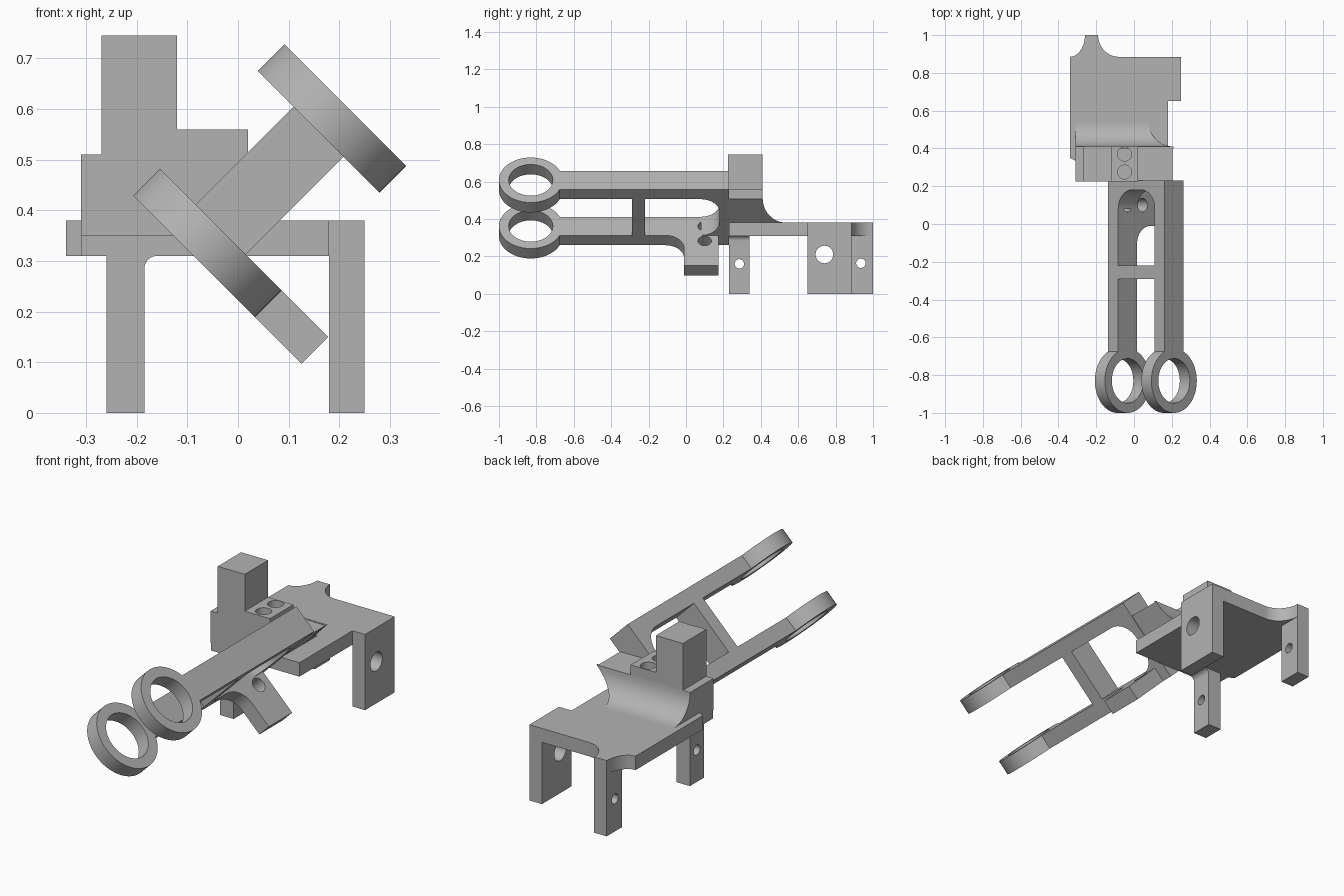
import bpy, bmesh, math
from mathutils import Vector

cube = bpy.data.objects.get("Cube")
if cube:
    bpy.data.objects.remove(cube, do_unlink=True)

grey = bpy.data.materials.new("plain_grey")
grey.use_nodes = True
colour = (0.45, 0.45, 0.45, 1)
grey.diffuse_color = colour
grey.node_tree.nodes["Principled BSDF"].inputs["Base Color"].default_value = colour

PLACE = {"x": lambda a, b, d: (d, a, b),
         "y": lambda a, b, d: (a, d, b),
         "z": lambda a, b, d: (a, b, d)}


def prism(name, axis, pts, start, end):
    """Extrude a 2D outline along an axis."""
    bm = bmesh.new()
    place = PLACE[axis]
    face = bm.faces.new([bm.verts.new(place(a, b, start)) for a, b in pts])
    out = bmesh.ops.extrude_face_region(bm, geom=[face])
    moved = [v for v in out["geom"] if isinstance(v, bmesh.types.BMVert)]
    bmesh.ops.translate(bm, vec=Vector(place(0, 0, end - start)), verts=moved)
    bmesh.ops.recalc_face_normals(bm, faces=bm.faces[:])
    mesh = bpy.data.meshes.new(name)
    bm.to_mesh(mesh)
    bm.free()
    mesh.materials.append(grey)
    obj = bpy.data.objects.new(name, mesh)
    bpy.context.collection.objects.link(obj)
    return obj


def rect(a0, a1, b0, b1):
    return [(a0, b0), (a1, b0), (a1, b1), (a0, b1)]


def arc(ca, cb, ra, rb, deg0, deg1, n=12):
    angles = [math.radians(deg0 + (deg1 - deg0) * i / n) for i in range(n + 1)]
    return [(ca + ra * math.cos(t), cb + rb * math.sin(t)) for t in angles]


def combine(obj, tool, operation):
    """Apply a boolean and remove the tool."""
    tool.hide_render = True
    mod = obj.modifiers.new(operation.lower(), "BOOLEAN")
    mod.operation, mod.object, mod.solver = operation, tool, "EXACT"
    bpy.context.view_layer.objects.active = obj
    bpy.ops.object.modifier_apply(modifier=mod.name)
    bpy.data.objects.remove(tool, do_unlink=True)


def drill(obj, axis, a, b, r, start, end):
    circle = arc(a, b, r, r, 0, 360, 48)[:-1]
    combine(obj, prism("hole_cutter", axis, circle, start, end), "DIFFERENCE")


# Mounting plate with a rear tab between two concave corners
plate = prism("mounting_plate", "z",
              [(-0.31, 0.23), (0.18, 0.23), (0.18, 0.65), (0.25, 0.65), (0.25, 0.885)]
              + arc(-0.08, 1.0, 0.11, 0.115, 270, 180)
              + arc(-0.34, 1.0, 0.08, 0.115, 0, -90)
              + [(-0.34, 0.35), (-0.31, 0.335)], 0.31, 0.38)

# Legs with cross holes
front_leg = prism("front_leg", "y",
                  [(-0.26, 0), (-0.185, 0)] + arc(-0.16, 0.285, 0.025, 0.025, 180, 90, 6)
                  + [(-0.26, 0.31)], 0.23, 0.34)
drill(front_leg, "x", 0.285, 0.16, 0.025, -0.4, 0)
rear_leg = prism("rear_leg", "y", rect(-0.26, -0.19, 0, 0.31), 0.88, 1.0)
drill(rear_leg, "x", 0.935, 0.163, 0.025, -0.4, 0)
wide_leg = prism("wide_leg", "y", rect(0.18, 0.25, 0, 0.31), 0.65, 0.885)
drill(wide_leg, "x", 0.74, 0.21, 0.047, 0, 0.4)

# Stepped block with a tower and an undercut end
block = prism("stepped_block", "y",
              [(-0.31, 0.35), (0.05, 0.35), (0.205, 0.508), (0.02, 0.51), (0.02, 0.56),
               (-0.12, 0.56), (-0.12, 0.745), (-0.27, 0.745), (-0.27, 0.51),
               (-0.31, 0.51)], 0.225, 0.41)
for y in (0.275, 0.37):
    drill(block, "z", -0.05, y, 0.037, 0.39, 0.8)

# Curved gusset behind the block, trimmed to the same undercut
gusset = prism("curved_gusset", "x",
               [(0.4, 0.35), (0.53, 0.35)] + arc(0.535, 0.51, 0.125, 0.13, 270, 180)
               + [(0.4, 0.51)], -0.31, 0.3)
combine(gusset, prism("undercut", "y", [(0.0, 0.3), (0.5, 0.3), (0.5, 0.8)], 0.2, 0.8),
        "DIFFERENCE")

# Fork, modelled upright and then tilted about the long axis
MID, NEAR, FAR = -0.28, -0.35, -0.21
LOW, HIGH = (0.157, 0.232), (0.505, 0.58)
RING_Y, RING_R = -0.83, 0.17
half = math.degrees(math.asin((FAR - MID) / RING_R))


def ringed_arm(name, tail, level):
    ring = arc(MID, RING_Y, RING_R, RING_R, 90 + half, 450 - half, 64)
    arm = prism(name, "z", ring + tail, *level)
    drill(arm, "z", MID, RING_Y, 0.118, level[0] - 0.1, level[1] + 0.1)
    return arm


# Lower arm with a filleted foot and two holes
fork = ringed_arm("tilted_fork",
                  arc(FAR + 0.1, -0.11, 0.1, 0.1, 180, 90)
                  + [(0.02, -0.01), (0.02, 0.175), (NEAR, 0.175)], LOW)
for v in (-0.28, -0.168):
    drill(fork, "z", v, 0.1, 0.036, 0.1, 0.3)

# Upper arm, rounded end web and cross bar
upper = ringed_arm("upper_arm", [(FAR, 0.15), (NEAR, 0.15)], HIGH)
web = prism("end_web", "x",
            [(0.23, LOW[0]), (0.23, HIGH[1]), (0.14, HIGH[1]), (0.14, 0.53), (0.08, 0.53)]
            + arc(0.08, HIGH[0] - 0.1, 0.1, 0.1, 90, 0)
            + arc(0.08, LOW[1] + 0.1, 0.1, 0.1, 0, -90)
            + [(0.08, 0.2), (0.15, 0.2), (0.15, LOW[0])], NEAR, FAR)
bar = prism("cross_bar", "y", rect(NEAR, FAR, 0.2, 0.53), -0.29, -0.22)
for part in (upper, web, bar):
    combine(fork, part, "UNION")
fork.rotation_euler.y = math.pi / 4

# Smooth the curved walls and keep the edges sharp
bpy.ops.object.select_all(action="DESELECT")
for obj in (plate, front_leg, rear_leg, wide_leg, block, gusset, fork):
    obj.select_set(True)
bpy.context.view_layer.objects.active = fork
bpy.ops.object.shade_smooth_by_angle(angle=math.radians(30))
